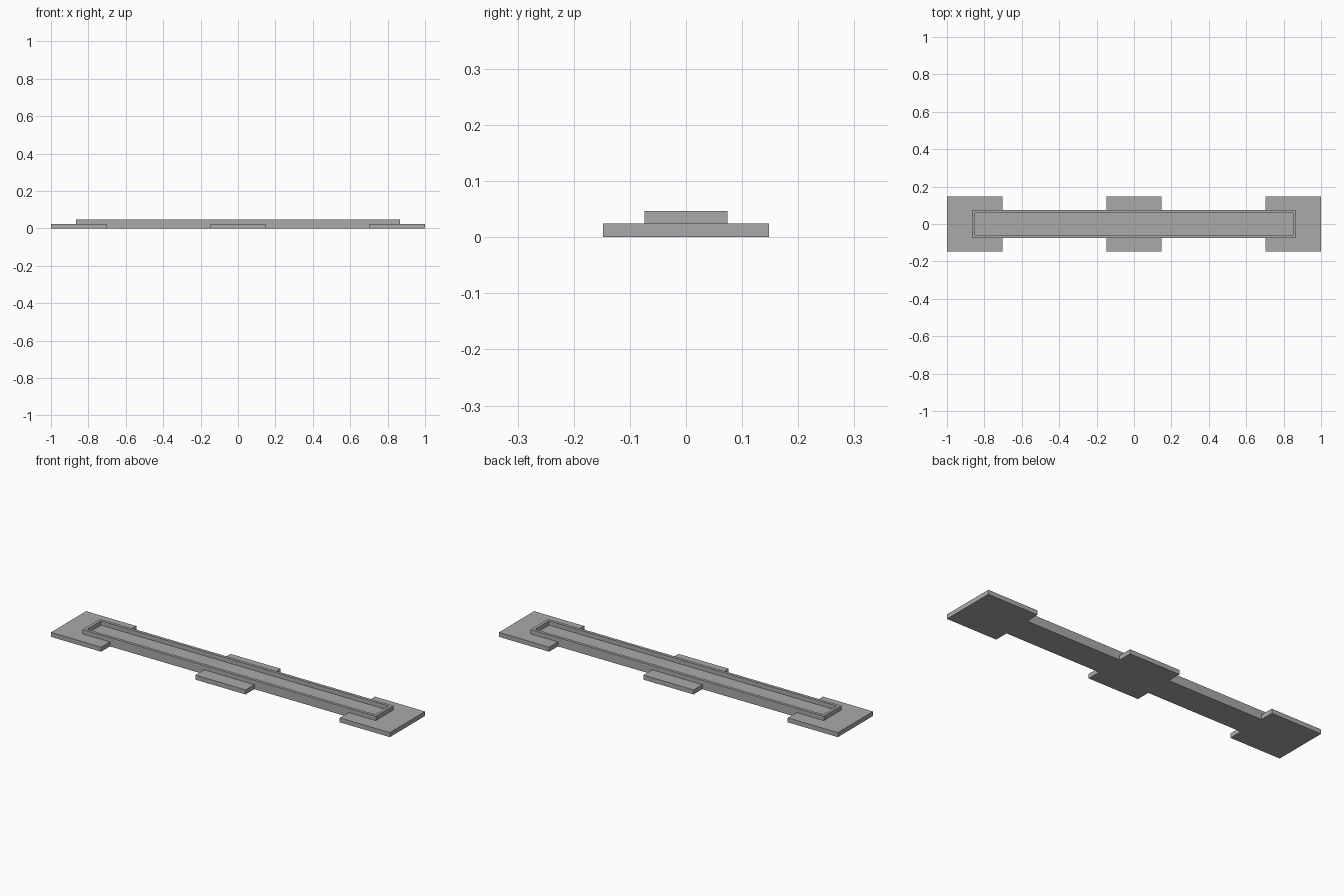
import bpy
import bmesh

cube = bpy.data.objects.get("Cube")
if cube:
    bpy.data.objects.remove(cube, do_unlink=True)

# Overall sizes
RAIL_X, RAIL_Y, RAIL_H = 0.865, 0.074, 0.047
FOOT, FOOT_H = 0.148, 0.024
WALL, GROOVE = 0.022, 0.023
END_IN = 1 - 2 * FOOT

grey = bpy.data.materials.new("plain grey")
grey.use_nodes = True
grey.diffuse_color = (0.4, 0.4, 0.4, 1)
grey.node_tree.nodes["Principled BSDF"].inputs["Base Color"].default_value = grey.diffuse_color


def prism(name, outline, height, groove=False):
    """Extrude a flat outline upwards, optionally sinking a groove in its top."""
    bm = bmesh.new()
    base = bm.faces.new([bm.verts.new((x, y, 0)) for x, y in outline])
    top = bmesh.ops.extrude_face_region(bm, geom=[base], use_keep_orig=True)["geom"]
    bmesh.ops.translate(bm, vec=(0, 0, height),
                        verts=[v for v in top if isinstance(v, bmesh.types.BMVert)])
    bmesh.ops.recalc_face_normals(bm, faces=bm.faces)
    if groove:
        lid = max(bm.faces, key=lambda f: f.calc_center_median().z)
        bmesh.ops.inset_individual(bm, faces=[lid], thickness=WALL)
        # Second inset gives the groove its upright walls
        bmesh.ops.inset_individual(bm, faces=[lid], thickness=0)
        bmesh.ops.translate(bm, vec=(0, 0, -GROOVE), verts=lid.verts)
    mesh = bpy.data.meshes.new(name)
    bm.to_mesh(mesh)
    bm.free()
    mesh.materials.append(grey)
    obj = bpy.data.objects.new(name, mesh)
    bpy.context.collection.objects.link(obj)


def rect(x0, x1, y0, y1):
    return [(x0, y0), (x1, y0), (x1, y1), (x0, y1)]


# Long rail with a sunken channel
prism("grooved_rail", rect(-RAIL_X, RAIL_X, -RAIL_Y, RAIL_Y), RAIL_H, groove=True)

# End plates wrapping round the rail tips
for side, sx in (("left", 1), ("right", -1)):
    half = [(1, FOOT), (END_IN, FOOT), (END_IN, RAIL_Y), (RAIL_X, RAIL_Y)]
    outline = half + [(x, -y) for x, y in reversed(half)]
    prism(side + "_end_plate", [(sx * x, y) for x, y in outline], FOOT_H)

# Middle tabs on both sides of the rail
for side, sy in (("front", -1), ("back", 1)):
    prism(side + "_middle_tab", rect(-FOOT, FOOT, sy * RAIL_Y, sy * FOOT), FOOT_H)
